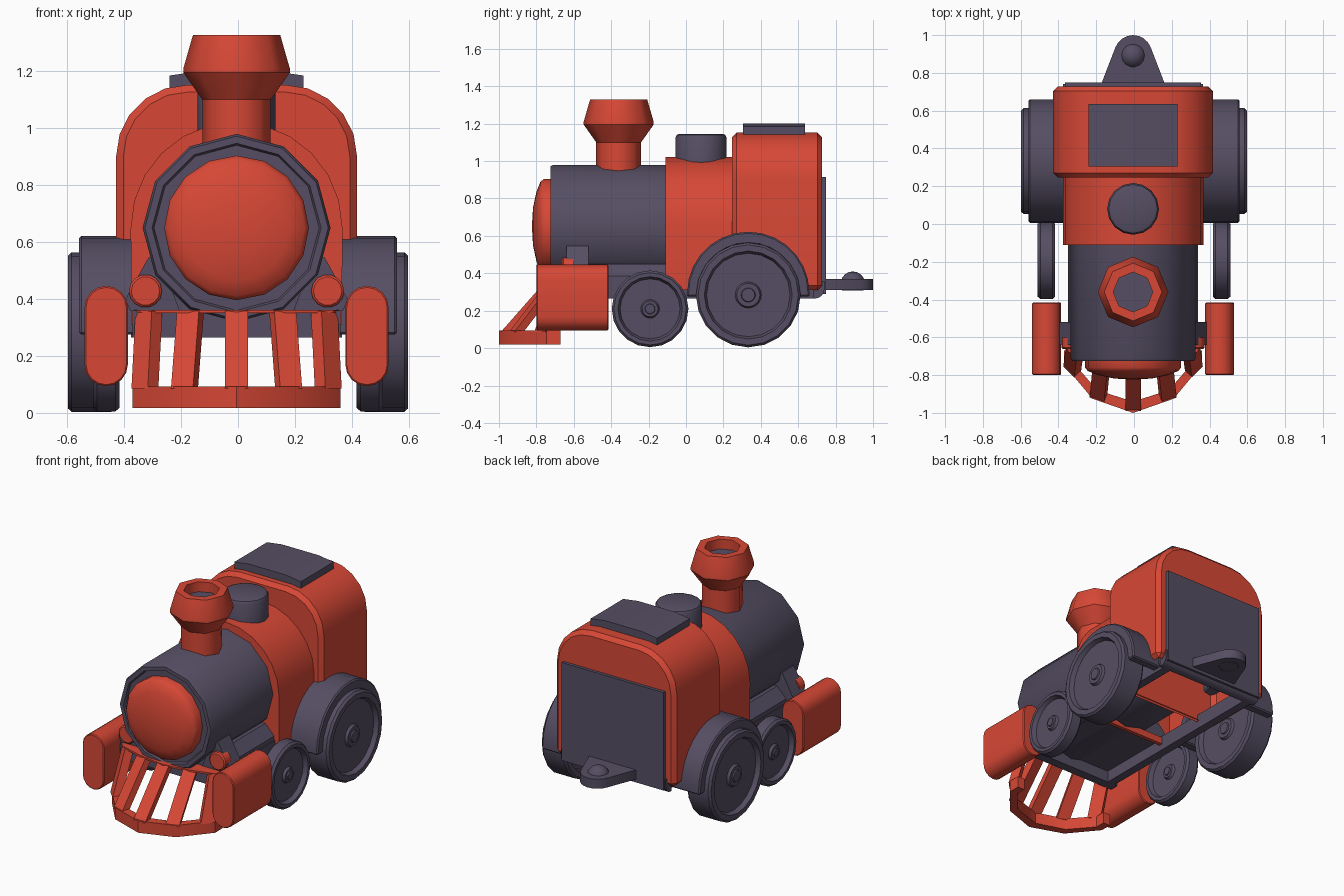
import bpy, bmesh, math
from mathutils import Vector

if "Cube" in bpy.data.objects:
    bpy.data.objects.remove(bpy.data.objects["Cube"])


def material(name, rgb):
    m = bpy.data.materials.new(name)
    m.diffuse_color = (*rgb, 1)
    m.use_nodes = True
    m.node_tree.nodes["Principled BSDF"].inputs["Base Color"].default_value = m.diffuse_color
    return m


RED = material("warm red", (0.68, 0.064, 0.036))
DARK = material("slate violet", (0.092, 0.076, 0.125))


def place(axis, a, b, h):
    """Point from two cross-section coordinates and a height along an axis."""
    return {"x": (h, a, b), "y": (a, h, b), "z": (a, b, h)}[axis]


def finish(name, bm, mat, loc=(0, 0, 0), bevel=0, angle=35, open_base=False):
    bmesh.ops.remove_doubles(bm, verts=bm.verts, dist=1e-5)
    bmesh.ops.recalc_face_normals(bm, faces=bm.faces)
    if bevel:
        edges = [e for e in bm.edges if len(e.link_faces) == 2
                 and e.calc_face_angle(0) > math.radians(50)]
        bmesh.ops.bevel(bm, geom=edges, offset=bevel, segments=1, affect='EDGES')
    if open_base:
        bmesh.ops.delete(bm, geom=[f for f in bm.faces if f.normal.z < -0.9], context='FACES')
    me = bpy.data.meshes.new(name)
    bm.to_mesh(me)
    bm.free()
    me.materials.append(mat)
    me.shade_smooth()
    me.set_sharp_from_angle(angle=math.radians(angle))
    ob = bpy.data.objects.new(name, me)
    ob.location = loc
    bpy.context.collection.objects.link(ob)
    return ob


def lathe(name, profile, n, axis, loc, mat, angle=35):
    """Turn a list of (radius, height) pairs about an axis."""
    bm = bmesh.new()
    rings = []
    for r, h in profile:
        rings.append([bm.verts.new(place(axis, r * math.cos(math.tau * i / n),
                                         r * math.sin(math.tau * i / n), h)) for i in range(n)])
    for lo, hi in zip(rings, rings[1:]):
        for i in range(n):
            j = (i + 1) % n
            bm.faces.new((lo[i], lo[j], hi[j], hi[i]))
    return finish(name, bm, mat, loc, angle=angle)


def prism(name, outline, axis, h0, h1, mat, bevel=0, open_base=False):
    """Extrude a closed outline along an axis."""
    bm = bmesh.new()
    lo = [bm.verts.new(place(axis, a, b, h0)) for a, b in outline]
    hi = [bm.verts.new(place(axis, a, b, h1)) for a, b in outline]
    bm.faces.new(lo)
    bm.faces.new(hi)
    n = len(lo)
    for i in range(n):
        j = (i + 1) % n
        bm.faces.new((lo[i], lo[j], hi[j], hi[i]))
    return finish(name, bm, mat, bevel=bevel, open_base=open_base)


def box(name, x0, x1, y0, y1, z0, z1, mat):
    return prism(name, [(x0, y0), (x1, y0), (x1, y1), (x0, y1)], "z", z0, z1, mat)


def arc(cx, cy, r, a0, a1, n):
    return [(cx + r * math.cos(math.radians(a0 + (a1 - a0) * i / n)),
             cy + r * math.sin(math.radians(a0 + (a1 - a0) * i / n))) for i in range(n + 1)]


# Boiler with front rim, running back inside the firebox, and domed front cap
lathe("boiler", [(0, 0.23), (0.33, 0.23), (0.33, -0.71), (0.322, -0.725), (0.297, -0.725),
                 (0.29, -0.712), (0, -0.712)], 12, "y", (0, 0, 0.65), DARK)
lathe("boiler_cap", [(0, -0.70), (0.254, -0.70), (0.254, -0.76), (0.24, -0.778), (0.185, -0.80),
                     (0.10, -0.818), (0, -0.824)], 16, "y", (0, 0, 0.65), RED, 50)

# Open chassis frame: side rails, cross beams and boiler saddle
for s, tag in ((1, "right"), (-1, "left")):
    prism("chassis_rail_" + tag, [(-0.655, 0.265), (-0.655, 0.36), (0.74, 0.36)]
          + arc(0.69, 0.315, 0.05, 0, -90, 4), "x", s * 0.29, s * 0.345, DARK)
box("front_beam", -0.365, 0.365, -0.66, -0.60, 0.265, 0.36, DARK)
prism("rear_beam", [(0.68, 0.265), (0.68, 0.36), (0.74, 0.36)] + arc(0.69, 0.315, 0.05, 0, -90, 4),
      "x", -0.37, 0.37, DARK)
prism("boiler_saddle", [(-0.338, 0.34), (-0.338, 0.385), (-0.275, 0.45), (0.275, 0.45),
                        (0.338, 0.385), (0.338, 0.34)], "y", -0.63, -0.10, DARK)

# Firebox: arched red shell around the back of the boiler, with a front sill
prism("firebox", [(0.37, 0.31)] + arc(0, 0.65, 0.372, 0, 180, 12) + [(-0.37, 0.31)],
      "y", -0.11, 0.25, RED, open_base=True)
box("firebox_sill", -0.36, 0.36, -0.11, -0.085, 0.305, 0.35, RED)

# Cab shell with rounded shoulders, back panel and roof hatch
cab_outline = ([(0.423, 0.31)] + arc(0.173, 0.902, 0.25, 0, 90, 5)
               + arc(-0.173, 0.902, 0.25, 90, 180, 5) + [(-0.423, 0.31)])
prism("cab", cab_outline, "y", 0.245, 0.728, RED, bevel=0.025, open_base=True)
box("cab_back_panel", -0.36, 0.36, 0.715, 0.748, 0.29, 0.915, DARK)
prism("roof_hatch", [(-0.235, 1.13), (0.235, 1.13), (0.235, 1.185), (0.13, 1.2), (-0.13, 1.2),
                     (-0.235, 1.185)], "y", 0.305, 0.635, DARK)

# Steam dome, then chimney as crisp-edged stages
lathe("steam_dome", [(0, 0.95), (0.137, 0.95), (0.137, 1.125), (0.129, 1.14), (0.114, 1.146), (0, 1.146)],
      16, "z", (0, 0.08, 0), DARK)
for part, prof in (("stem", [(0.12, 0.93), (0.12, 1.10)]),
                   ("flare", [(0.12, 1.10), (0.187, 1.195)]),
                   ("crown", [(0.187, 1.195), (0.187, 1.21), (0.153, 1.328)]),
                   ("rim", [(0.153, 1.328), (0.105, 1.328), (0.105, 1.25)])):
    lathe("chimney_" + part, prof, 8, "z", (0, -0.36, 0), RED, 50)
lathe("chimney_bore", [(0, 1.265), (0.106, 1.265)], 8, "z", (0, -0.36, 0), DARK)


def wheel(name, side, y, z, r, x0, x1, hub):
    """Wheel with raised tyre, sunken disc and hub, the same on both faces."""
    inner = r * 0.84
    face = [(r, 0.014), (r - 0.012, 0), (inner, 0), (inner - 0.012, 0.028), (hub, 0.028),
            (hub - 0.008, 0.012), (hub * 0.55, 0.012), (hub * 0.5, 0.004), (0, 0.004)]
    prof = [(a, x0 + d) for a, d in face[::-1]] + [(a, x1 - d) for a, d in face]
    lathe(name, [(a, side * h) for a, h in prof], 20, "x", (0, y, z), DARK)


for s, tag in ((1, "right"), (-1, "left")):
    # Running gear
    wheel("rear_wheel_" + tag, s, 0.333, 0.284, 0.28, 0.43, 0.598, 0.07)
    wheel("front_wheel_" + tag, s, -0.192, 0.21, 0.205, 0.417, 0.51, 0.05)
    # Half-round wheel guard closing onto the tyre
    prism("wheel_guard_" + tag, [(0.66, 0.275)] + arc(0.333, 0.295, 0.327, 0, 180, 14)
          + [(0.006, 0.275), (0.066, 0.275)] + arc(0.333, 0.29, 0.267, 180, 0, 14)
          + [(0.60, 0.275)], "x", s * 0.345, s * 0.558, DARK, bevel=0.008)
    # Side cylinder with stadium cross-section
    prism("side_cylinder_" + tag, arc(s * 0.458, 0.37, 0.076, 0, 180, 8)
          + arc(s * 0.458, 0.17, 0.076, 180, 360, 8), "y", -0.80, -0.415, RED, bevel=0.005)
    # Lamp and its bracket
    prism("lamp_bracket_" + tag, [(s * 0.20, 0.36), (s * 0.27, 0.545), (s * 0.31, 0.545),
                                  (s * 0.39, 0.40), (s * 0.375, 0.36)], "y", -0.64, -0.52, DARK)
    lathe("lamp_" + tag, [(0, -0.60), (0.058, -0.60), (0.058, -0.655), (0.05, -0.663), (0, -0.663)],
          14, "y", (s * 0.32, 0, 0.428), RED)

# Track guard: pointed base rail, thin top plate and slanted bars
half = [(0.365, -0.67), (0.365, -0.745), (0.215, -0.925), (0, -1.0)]
half_in = [(0.315, -0.67), (0.315, -0.735), (0.19, -0.88), (0, -0.94)]
outer = half + [(-x, y) for x, y in half[-2::-1]]
inner = half_in + [(-x, y) for x, y in half_in[-2::-1]]
prism("guard_base_rail", outer + inner[::-1], "z", 0.018, 0.093, RED)
prism("guard_top_plate", [(0.36, -0.64), (0.34, -0.68), (0.17, -0.73), (0, -0.755),
                          (-0.17, -0.73), (-0.34, -0.68), (-0.36, -0.64)], "z", 0.35, 0.361, RED)


def bar(name, low, high, turn):
    """Slanted bar between plan points, facing outward by the turn angle."""
    bm = bmesh.new()
    across = Vector((math.cos(turn), math.sin(turn), 0)) * 0.041
    deep = Vector((-math.sin(turn), math.cos(turn), 0)) * 0.026
    rows = []
    for (x, y), z in ((low, 0.085), (high, 0.358)):
        c = Vector((x, y, z))
        rows.append([bm.verts.new(c + across * a + deep * d)
                     for a, d in ((-1, -1), (1, -1), (1, 1), (-1, 1))])
    bm.faces.new(rows[0])
    bm.faces.new(rows[1])
    for i in range(4):
        j = (i + 1) % 4
        bm.faces.new((rows[0][i], rows[0][j], rows[1][j], rows[1][i]))
    finish(name, bm, RED)


bar("guard_bar_centre", (0, -0.965), (0, -0.725), 0)
for s, tag in ((1, "right"), (-1, "left")):
    bar("guard_bar_middle_" + tag, (s * 0.183, -0.908), (s * 0.162, -0.70), s * 0.35)
    bar("guard_bar_outer_" + tag, (s * 0.322, -0.765), (s * 0.308, -0.66), s * 0.8)

# Rear coupling plate with ball
prism("coupling_plate", [(0.165, 0.73), (0.165, 0.75)] + arc(0, 0.9, 0.1, 20, 160, 8)
      + [(-0.165, 0.75), (-0.165, 0.73)], "z", 0.31, 0.37, DARK)
lathe("coupling_ball", [(0.068 * math.cos(math.radians(a)), 0.068 * math.sin(math.radians(a)))
                        for a in range(-30, 91, 20)], 14, "z", (0, 0.892, 0.342), DARK)

# Body sits a hair off the wheel centre line
for ob in bpy.context.collection.objects:
    if "wheel_" not in ob.name:
        ob.location.x -= 0.005
